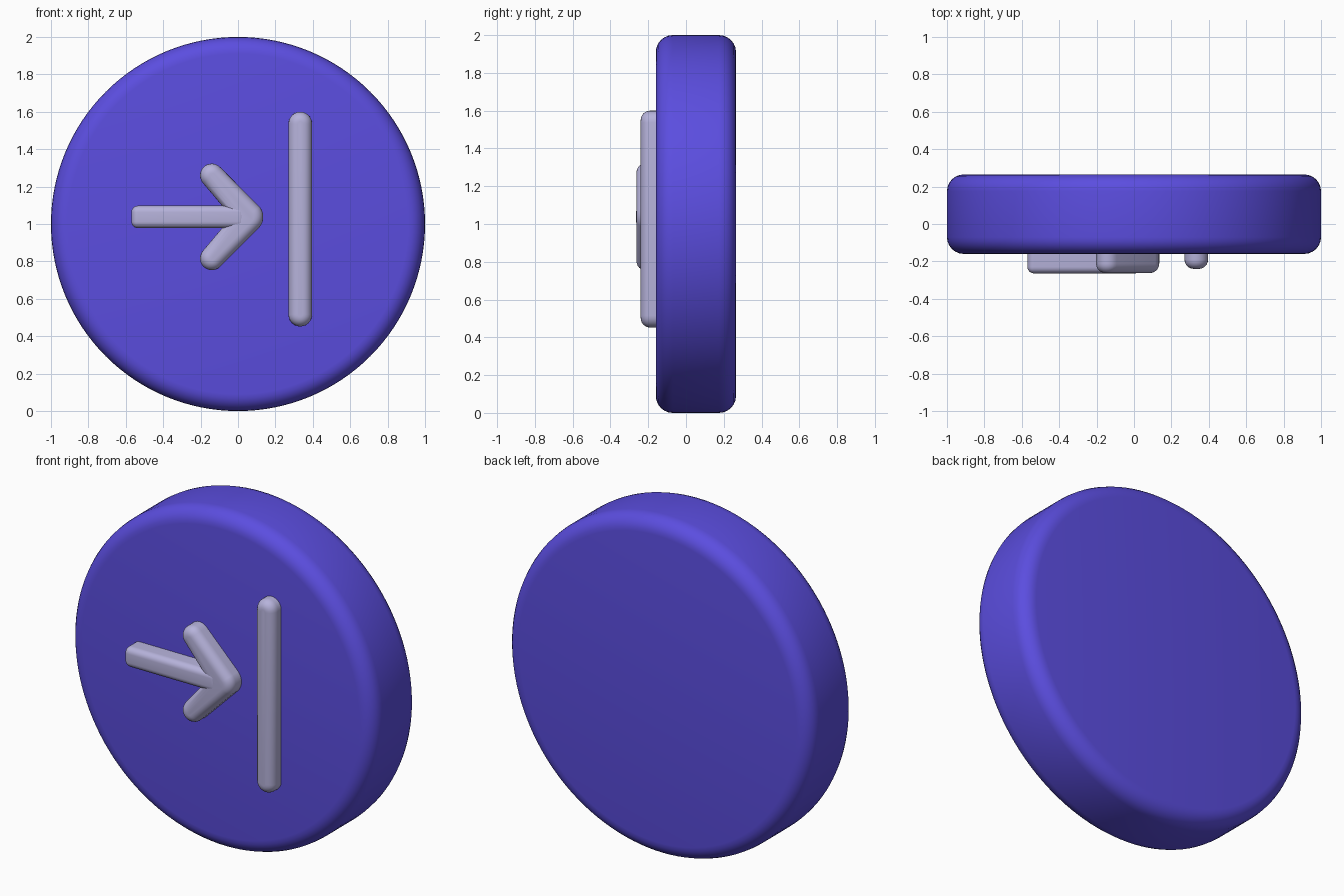
import bpy, bmesh, math

if "Cube" in bpy.data.objects:
    bpy.data.objects.remove(bpy.data.objects["Cube"])


def material(name, color):
    m = bpy.data.materials.new(name)
    m.diffuse_color = (*color, 1)
    m.use_nodes = True
    m.node_tree.nodes["Principled BSDF"].inputs["Base Color"].default_value = m.diffuse_color
    return m


PURPLE = material("purple", (0.105, 0.075, 0.74))
LILAC = material("lilac", (0.47, 0.45, 0.71))


def arc(cx, cz, r, a0, a1, n=12):
    """Points on an arc in the xz plane, angles in degrees."""
    angles = [math.radians(a0 + (a1 - a0) * i / n) for i in range(n + 1)]
    return [(cx + r * math.cos(a), cz + r * math.sin(a)) for a in angles]


def prism(name, outline, front, back, bevel, mat, both=False, upright=False, segments=6):
    """Extrude an xz outline along y and round its rims."""
    bm = bmesh.new()
    face = bm.faces.new([bm.verts.new((x, front, z)) for x, z in outline])
    ext = bmesh.ops.extrude_face_region(bm, geom=[face])
    for v in ext["geom"]:
        if isinstance(v, bmesh.types.BMVert):
            v.co.y = back
    # extruding can leave the front cap open or closed: keep it closed
    bm.edges.ensure_lookup_table()
    holes = [e for e in bm.edges if e.is_boundary]
    if holes:
        bmesh.ops.holes_fill(bm, edges=holes)
    bmesh.ops.recalc_face_normals(bm, faces=bm.faces[:])

    def rounded(e):
        ys = [v.co.y for v in e.verts]
        if abs(ys[0] - ys[1]) > 1e-5:
            return upright
        return both or abs(ys[0] - front) < 1e-5

    bmesh.ops.bevel(bm, geom=[e for e in bm.edges if rounded(e)], offset=bevel,
                    segments=segments, profile=0.5, affect='EDGES')
    mesh = bpy.data.meshes.new(name)
    bm.to_mesh(mesh)
    bm.free()
    mesh.materials.append(mat)
    ob = bpy.data.objects.new(name, mesh)
    bpy.context.collection.objects.link(ob)
    bpy.ops.object.select_all(action='DESELECT')
    ob.select_set(True)
    bpy.context.view_layer.objects.active = ob
    bpy.ops.object.shade_smooth_by_angle(angle=math.radians(40))
    return ob


# Round button body with softened rims
prism("button_disc", arc(0, 1, 1, 0, 360 * 127 / 128, 127), -0.16, 0.265, 0.09,
      PURPLE, both=True)

# Upright bar on the right
r = 0.063
prism("upright_bar", arc(0.333, 1.6 - r, r, 180, 0) + arc(0.333, 0.452 + r, r, 0, -180),
      -0.24, -0.12, 0.05, LILAC)

# Arrow shaft
mid = 1.038
prism("arrow_shaft", [(-0.57, mid - 0.06), (0.04, mid - 0.06),
                      (0.04, mid + 0.06), (-0.57, mid + 0.06)],
      -0.264, -0.1, 0.035, LILAC, upright=True)

# Arrow head: upper half outline mirrored about the shaft axis
normal = 41
upper = [(-0.035, mid)] + arc(-0.14, mid + 0.222, 0.063, normal + 180, normal)
upper += arc(0.05, mid, 0.085, normal, 0, 8)
lower = [(x, 2 * mid - z) for x, z in reversed(upper[1:-1])]
prism("arrow_head", upper + lower, -0.262, -0.1, 0.05, LILAC)
